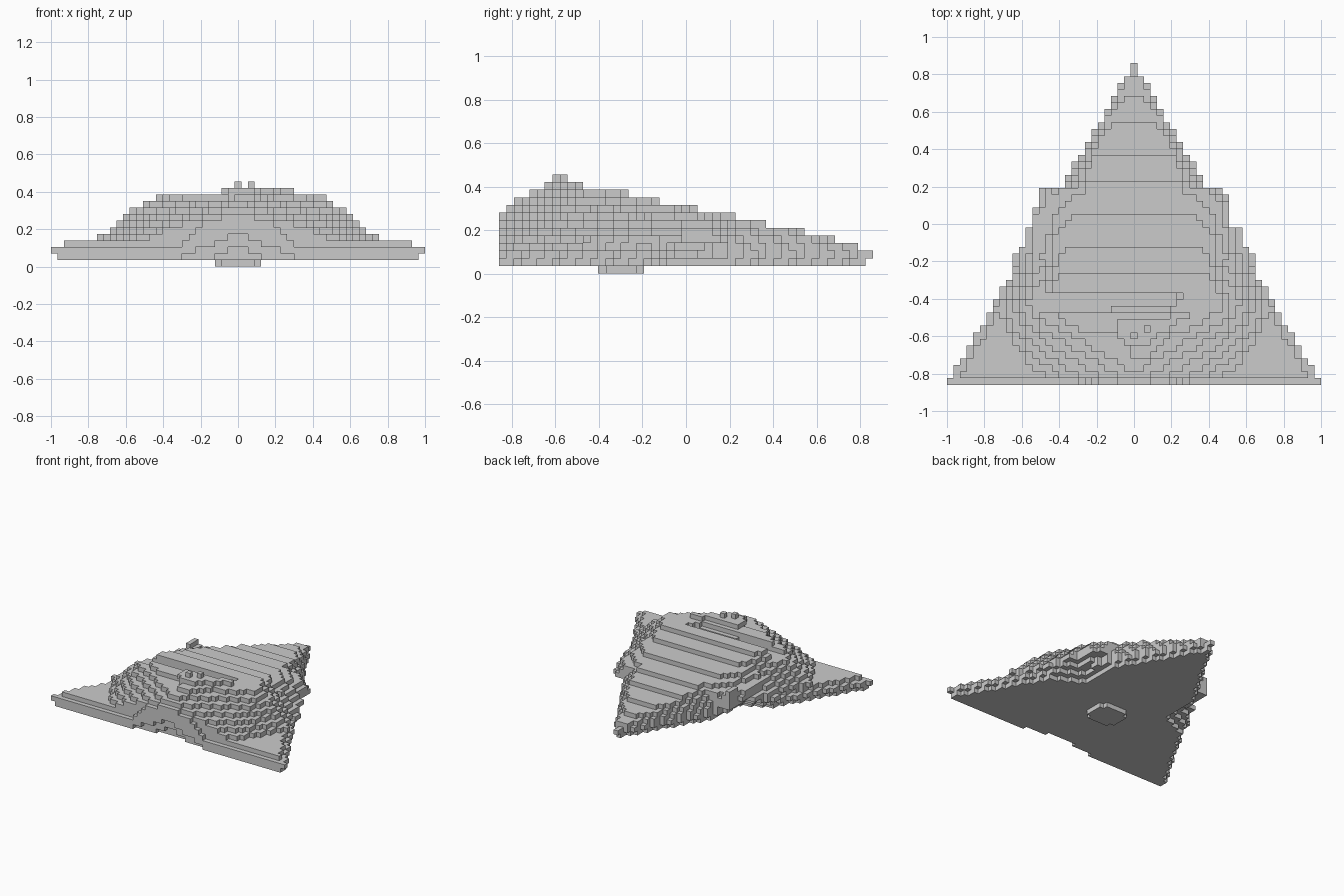
import bpy
import bmesh
from mathutils import Vector

if "Cube" in bpy.data.objects:
    bpy.data.objects.remove(bpy.data.objects["Cube"], do_unlink=True)

V = 2 / 57           # block size
HX, HY, NZ = 28, 24, 12


def both(points):
    """Mirror points across the centre plane."""
    return points + [(-x, y, z) for x, y, z in points]


def planes_of(points):
    """Outward planes of the convex solid around some points."""
    bm = bmesh.new()
    for p in points:
        bm.verts.new(p)
    bmesh.ops.convex_hull(bm, input=bm.verts)
    centre = sum((Vector(p) for p in points), Vector()) / len(points)
    planes = []
    for f in bm.faces:
        f.normal_update()
        n, c = f.normal.copy(), f.calc_center_median()
        if n.length < 0.5:
            continue
        if n.dot(centre - c) > 0:
            n = -n
        planes.append((n, n.dot(c)))
    bm.free()
    return planes


def inside(p, planes):
    return all(n.dot(p) <= d + 1e-5 for n, d in planes)


def block_mesh(name, cells):
    """Join blocks into one skin and merge coplanar faces."""
    bm = bmesh.new()
    verts = {}

    def vert(key):
        if key not in verts:
            i, j, k = key
            verts[key] = bm.verts.new(((i - 0.5) * V, (j - 0.5) * V, k * V))
        return verts[key]

    for cell in cells:
        for axis in range(3):
            u, w = (axis + 1) % 3, (axis + 2) % 3
            for side in (0, 1):
                near = list(cell)
                near[axis] += 2 * side - 1
                if tuple(near) in cells:
                    continue
                quad = []
                for a, b in ((0, 0), (1, 0), (1, 1), (0, 1)):
                    c = list(cell)
                    c[axis] += side
                    c[u] += a
                    c[w] += b
                    quad.append(vert(tuple(c)))
                bm.faces.new(quad if side else quad[::-1])
    bmesh.ops.dissolve_limit(bm, angle_limit=0.01, verts=bm.verts, edges=bm.edges)
    mesh = bpy.data.meshes.new(name)
    bm.to_mesh(mesh)
    bm.free()
    obj = bpy.data.objects.new(name, mesh)
    bpy.context.collection.objects.link(obj)


# Raised hill: sloping back deck, shoulders and front ridge
hill = planes_of(both([
    (0.04, 0.69, 0.158), (0.03, 0.79, 0.12),
    (0.21, 0.37, 0.23), (0.28, 0.37, 0.12),
    (0.41, -0.28, 0.37), (0.455, -0.42, 0.395),
    (0.43, 0.12, 0.12), (0.76, -0.46, 0.14), (0.56, -0.8, 0.14),
    (0.01, -0.87, 0.27), (0.01, -0.79, 0.335), (0.18, -0.86, 0.11),
]))

# Low crown on the ridge
crown = planes_of([
    (-0.12, -0.5, 0.36), (0.36, -0.46, 0.36), (0.02, -0.76, 0.36),
    (-0.08, -0.58, 0.415), (0.32, -0.46, 0.41), (-0.05, -0.46, 0.41),
    (0.0, -0.6, 0.43), (0.07, -0.59, 0.43), (0.02, -0.66, 0.41),
])

# Shallow groove across the ridge, between deck and crown
groove = planes_of([
    (-0.52, -0.37, 0.31), (-0.52, -0.44, 0.31), (-0.52, -0.37, 0.45),
    (-0.52, -0.56, 0.45), (0.22, -0.37, 0.31), (0.2, -0.43, 0.31),
    (0.34, -0.37, 0.45), (0.13, -0.56, 0.45),
])

# Overhanging side bulge, defined on +x and tested with abs(x)
bulge = planes_of([
    (0.26, 0.22, 0.255), (0.41, -0.2, 0.345), (0.66, -0.22, 0.12),
    (0.3, 0.21, 0.105), (0.48, 0.18, 0.16), (0.46, 0.15, 0.215),
    (0.4, -0.2, 0.105), (0.56, 0.0, 0.15),
])

# Raised rim along the right side bulge
crest = planes_of([
    (-0.5, 0.2, 0.27), (-0.47, 0.2, 0.27), (-0.52, 0.0, 0.25),
    (-0.53, -0.22, 0.24), (-0.4, 0.2, 0.15), (-0.4, -0.25, 0.15),
    (-0.51, 0.19, 0.15), (-0.58, -0.22, 0.15),
])

# Arched undercuts in the middle of each edge
front_notch = planes_of(both([(0.5, -0.87, 0.01)]) +
                        [(0, -0.87, 0.25), (0, -0.76, 0.01)])
mid = Vector((0.48, -0.02, 0.01))
out, along = Vector((0.864, 0.503, 0)), Vector((-0.503, 0.864, 0))
rim = mid + out * 0.1
side_notch = planes_of([rim + along * 0.43, rim - along * 0.43,
                        rim + Vector((0, 0, 0.19)), mid - out * 0.2])

# Triangular base layers: back tip of each
tips = {1: 0.825, 2: 0.86, 3: 0.79}


def solid(i, j, k):
    x, y, z = abs(i) * V, j * V, (k + 0.5) * V
    p, q = Vector((i * V, y, z)), Vector((x, y, z))
    slab = k in tips and x <= (tips[k] - y) / 1.72 and (k < 3 or j > -HY)
    added = any(inside(p, part) for part in (hill, crown, crest))
    if not (slab or added or inside(q, bulge)):
        return False
    cut = inside(p, front_notch) or inside(p, groove)
    return not (cut or inside(q, side_notch))


cells = {(i, j, k) for i in range(-HX, HX + 1) for j in range(-HY, HY + 1)
         for k in range(1, NZ) if solid(i, j, k)}
block_mesh("stepped_hull", cells)

# Two small studs on the crown
block_mesh("crown_studs", {(0, -17, NZ), (2, -16, NZ)})

# Round pad under the hull
pad = {(i, j, 0) for i in range(-3, 4) for j in range(-11, -5)
       if (i / 3.6) ** 2 + ((j + 8.5) / 3.1) ** 2 <= 1}
block_mesh("base_pad", pad)
